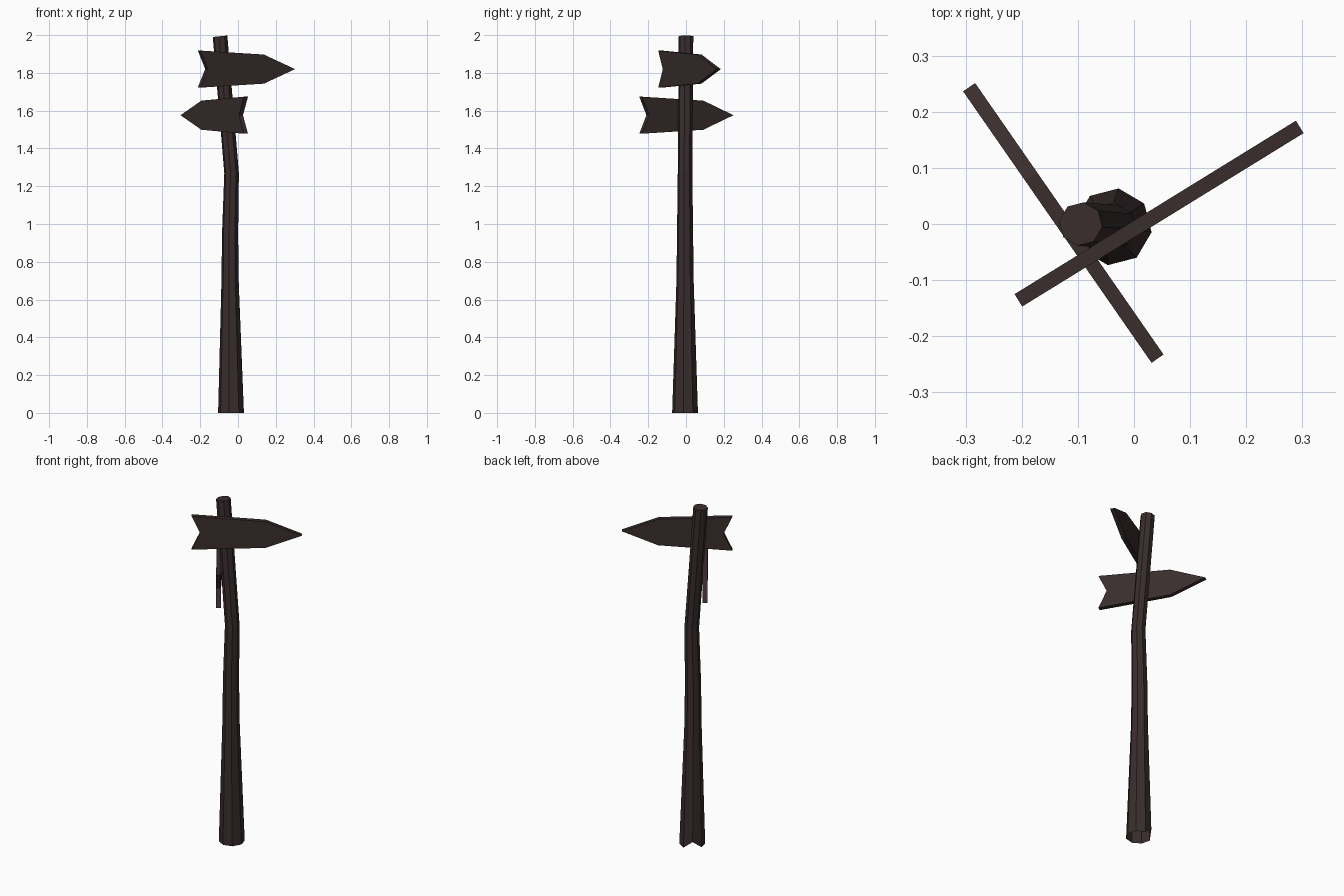
import bpy, bmesh
from math import sin, cos, radians, atan2
from mathutils import Matrix, Vector

if "Cube" in bpy.data.objects:
    bpy.data.objects.remove(bpy.data.objects["Cube"])

wood = bpy.data.materials.new("dark_wood")
wood.diffuse_color = (0.042, 0.026, 0.026, 1)
wood.use_nodes = True
wood.node_tree.nodes["Principled BSDF"].inputs["Base Color"].default_value = wood.diffuse_color


def finish(name, bm):
    bmesh.ops.recalc_face_normals(bm, faces=bm.faces)
    mesh = bpy.data.meshes.new(name)
    bm.to_mesh(mesh)
    bm.free()
    mesh.materials.append(wood)
    obj = bpy.data.objects.new(name, mesh)
    bpy.context.collection.objects.link(obj)
    return obj


# Crooked eight-sided post, open at the foot: x, y, z, radius, lean
SIDES = 8
stations = [(-0.037, -0.005, 0.0, 0.069, 0.0),
            (-0.042, -0.005, 0.70, 0.046, 0.0),
            (-0.042, -0.005, 0.95, 0.043, 0.0),
            (-0.034, -0.005, 1.27, 0.039, -0.03),
            (-0.095, 0.0, 1.994, 0.039, -0.10)]
bm = bmesh.new()
rings = []
for i, (x, y, z, r, lean) in enumerate(stations):
    ring = []
    for k in range(SIDES):
        a = radians(360 * k / SIDES - 8)
        p = Matrix.Rotation(lean, 3, 'Y') @ Vector((r * cos(a), r * sin(a), 0))
        ring.append(bm.verts.new(p + Vector((x, y, z))))
    rings.append(ring)
rings[0][3].co.z += 0.04  # chipped corner at the back of the foot
for lo, hi in zip(rings, rings[1:]):
    for k in range(SIDES):
        n = (k + 1) % SIDES
        bm.faces.new((lo[k], lo[n], hi[n], hi[k]))
bm.faces.new(rings[-1])
finish("post", bm)


# Arrow boards: notched tail, tapering body, pointed tip
def arrow_board(name, tail, tip, z, thickness=0.026):
    profile = [(0, 0.098), (0.046, 0), (0, -0.098),
               (0.395, -0.077), (0.589, 0), (0.395, 0.077)]
    bm = bmesh.new()
    face = bm.faces.new([bm.verts.new((u, -thickness / 2, h)) for u, h in profile])
    out = bmesh.ops.extrude_face_region(bm, geom=[face])
    moved = [v for v in out["geom"] if isinstance(v, bmesh.types.BMVert)]
    bmesh.ops.translate(bm, verts=moved, vec=(0, thickness, 0))
    board = finish(name, bm)
    board.location = (tail[0], tail[1], z)
    board.rotation_euler.z = atan2(tip[1] - tail[1], tip[0] - tail[0])


arrow_board("upper_arrow_board", (-0.206, -0.136), (0.297, 0.174), 1.82)
arrow_board("lower_arrow_board", (0.042, -0.240), (-0.294, 0.244), 1.576)
